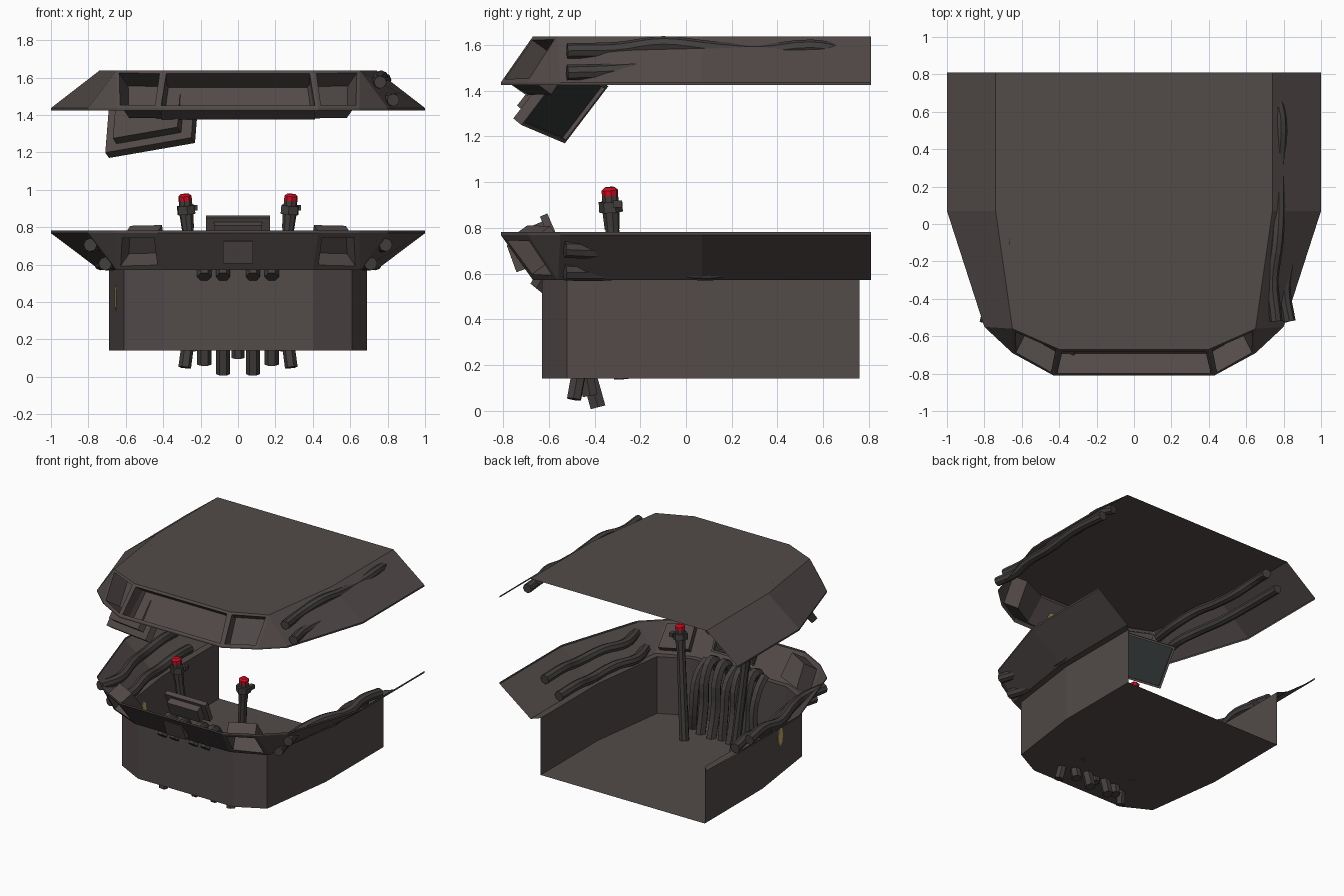
import bpy, bmesh, math
from mathutils import Vector, Matrix

if "Cube" in bpy.data.objects:
    bpy.data.objects.remove(bpy.data.objects["Cube"])


def mat(name, r, g, b):
    m = bpy.data.materials.new(name)
    m.diffuse_color = (r, g, b, 1)
    m.use_nodes = True
    m.node_tree.nodes["Principled BSDF"].inputs["Base Color"].default_value = m.diffuse_color
    return m


BODY = mat("warm grey", .085, .069, .067)
TUBE = mat("dark grey", .057, .049, .048)
RED = mat("red", .6, .004, .016)
YELLOW = mat("yellow", .55, .42, .13)
SCREEN = mat("screen black", .03, .035, .034)


def finish(name, bm, *mats):
    bmesh.ops.remove_doubles(bm, verts=bm.verts, dist=.0005)
    bmesh.ops.recalc_face_normals(bm, faces=bm.faces)
    me = bpy.data.meshes.new(name)
    bm.to_mesh(me)
    bm.free()
    for m in mats:
        me.materials.append(m)
    ob = bpy.data.objects.new(name, me)
    bpy.context.collection.objects.link(ob)
    return ob


def ring(bm, half, z):
    pts = half + [(-x, y) for x, y in reversed(half)]
    return [bm.verts.new((x, y, z)) for x, y in pts]


def loft(bm, a, b):
    return [bm.faces.new((a[i], a[i + 1], b[i + 1], b[i])) for i in range(len(a) - 1)]


def recess(bm, face, inset, depth):
    face.normal_update()
    n = face.normal.copy()
    if n.y > 0:
        n = -n
    bmesh.ops.inset_individual(bm, faces=[face], thickness=inset)
    r = bmesh.ops.extrude_discrete_faces(bm, faces=[face])
    bmesh.ops.translate(bm, verts=r["faces"][0].verts, vec=-n * depth)


# Plan outlines, right half, from back to front
OUTER = [(1, .81), (1, .07), (.80, -.55), (.65, -.69), (.43, -.81)]
INNER = [(.74, .81), (.74, .07), (.65, -.56), (.65, -.56), (.40, -.67)]
TUB = [(.69, .76), (.69, .07), (.61, -.52), (.61, -.52), (.40, -.63)]

# Roof with three recessed windows
bm = bmesh.new()
lip, low, top = ring(bm, OUTER, 1.425), ring(bm, OUTER, 1.437), ring(bm, INNER, 1.638)
loft(bm, lip, low)
slope = loft(bm, low, top)
bm.faces.new([v for i, v in enumerate(top) if i not in (3, 6)])
for i in (3, 4, 5):
    recess(bm, slope[i], .026, .13)
finish("roof", bm, BODY)

# Tub with flared rim and two recessed corner windows
bm = bmesh.new()
lip, up = ring(bm, OUTER, .782), ring(bm, OUTER, .768)
neck, wall, floor = ring(bm, INNER, .572), ring(bm, TUB, .572), ring(bm, TUB, .14)
loft(bm, lip, up)
slope = loft(bm, up, neck)
loft(bm, neck, wall)
loft(bm, wall, floor)
bm.faces.new([v for i, v in enumerate(floor) if i not in (3, 6)])
for i in (3, 5):
    recess(bm, slope[i], .04, .12)
finish("tub", bm, BODY)


def plate(name, loc, e, u, w, h, t, material, sides=8):
    """Thin polygonal plate in the plane of e and u."""
    e, u = Vector(e).normalized(), Vector(u).normalized()
    basis = Matrix((e, u, e.cross(u))).transposed().to_4x4()
    bm = bmesh.new()
    bmesh.ops.create_cone(bm, cap_ends=True, segments=sides, radius1=.5, radius2=.5, depth=1,
                          matrix=Matrix.Translation(loc) @ basis @ Matrix.Diagonal((w, h, t, 1)))
    finish(name, bm, material)


# Yellow paint patches on the centre window panel and the left wall
plate("window_patch_large", (.125, -.622, 1.470), (1, 0, 0), (0, .55, .83), .065, .085, .008, YELLOW)
plate("window_patch_small", (.24, -.635, 1.45), (1, 0, 0), (0, .55, .83), .05, .075, .008, YELLOW)
plate("wall_patch", (-.653, -.20, .425), (.08, -.59, 0), (0, 0, 1), .07, .14, .006, YELLOW)


def box(bm, centre, basis, size):
    r = bmesh.ops.create_cube(bm, size=1, matrix=Matrix.Translation(centre) @ basis
                              @ Matrix.Diagonal((*size, 1)))
    return r["verts"]


def monitor(name, corner, e, u, depth, back):
    """Framed screen with a smaller housing behind it."""
    e, u = Vector(e), Vector(u)
    w, h = e.length, u.length
    n = u.cross(e).normalized()
    basis = Matrix((e.normalized(), u.normalized(), n)).transposed().to_4x4()
    mid = Vector(corner) + e / 2 + u / 2
    bm = bmesh.new()
    box(bm, mid - n * depth / 2, basis, (w, h, depth))
    bm.normal_update()
    face = max(bm.faces, key=lambda f: f.calc_center_median().dot(n))
    bmesh.ops.inset_individual(bm, faces=[face], thickness=.022)
    r = bmesh.ops.extrude_discrete_faces(bm, faces=[face])
    inner = r["faces"][0]
    bmesh.ops.translate(bm, verts=inner.verts, vec=-n * .018)
    inner.material_index = 1
    box(bm, mid - n * (depth + back / 2), basis, (w * .75, h * .7, back))
    finish(name, bm, BODY, SCREEN)


monitor("hanging_monitor", (-.69, -.53, 1.17), (.46, -.19, .08), (.02, .19, .25), .05, .05)
monitor("desk_monitor", (-.17, -.545, .72), (.34, 0, 0), (0, -.062, .143), .035, .05)

# Centre panel on the front of the rim
bm = bmesh.new()
box(bm, (0, -.735, .675), Matrix.Rotation(math.radians(20), 4, 'X'), (.16, .06, .125))
finish("front_panel", bm, BODY)


def tube(name, pts, radius, sides_res=2):
    cu = bpy.data.curves.new(name, 'CURVE')
    cu.dimensions = '3D'
    cu.bevel_depth, cu.bevel_resolution = radius, sides_res
    cu.use_fill_caps = True
    cu.resolution_u = 4
    sp = cu.splines.new('BEZIER')
    sp.bezier_points.add(len(pts) - 1)
    for b, p in zip(sp.bezier_points, pts):
        b.co = p
        b.handle_left_type = b.handle_right_type = 'AUTO'
    sp.use_smooth = False
    cu.materials.append(TUBE)
    ob = bpy.data.objects.new(name, cu)
    bpy.context.collection.objects.link(ob)
    bpy.ops.object.select_all(action='DESELECT')
    ob.select_set(True)
    bpy.context.view_layer.objects.active = ob
    bpy.ops.object.convert(target='MESH')


# Wavy side tubes: lower pair on both rims, upper pair under both roof sides
RIM = [[(.79, -.53, .705), (.755, -.35, .70), (.80, -.13, .72), (.85, .1, .70), (.845, .28, .725), (.86, .47, .71)],
       [(.71, -.53, .605), (.665, -.35, .605), (.70, -.13, .625), (.735, .1, .605), (.725, .28, .63), (.74, .47, .615)]]
ROOF = [[(.76, -.52, 1.575), (.74, -.3, 1.58), (.765, -.1, 1.605), (.775, .1, 1.585), (.775, .32, 1.57),
         (.785, .55, 1.59), (.76, .68, 1.57)],
        [(.83, -.52, 1.48), (.805, -.35, 1.485), (.83, -.18, 1.495), (.85, .1, 1.48), (.87, .4, 1.49), (.86, .68, 1.48)]]
for s, side in ((1, "right"), (-1, "left")):
    for i, p in enumerate(RIM):
        tube(f"rim_tube_{side}_{i}", [(s * x, y, z) for x, y, z in p], .036)
    for i, p in enumerate(ROOF):
        d = 0 if s > 0 else .1
        tube(f"roof_tube_{side}_{i}", [(s * (x - d), y, z) for x, y, z in p], .034)
    # Dashboard tubes that run through the rim and down through the floor
    for x, y, z in ((.18, -.42, .065), (.08, -.385, .015)):
        tube(f"dash_tube_{side}_{x}", [(s * x, -.655, .535), (s * x, -.57, .64), (s * x, -.49, .56),
                                       (s * x, -.47, .34), (s * x, y, z)], .038, 1)
    tube(f"outer_dash_tube_{side}", [(s * .24, -.60, .62), (s * .25, -.50, .54), (s * .25, -.45, .34),
                                     (s * .285, -.49, .05)], .034, 1)
tube("middle_dash_tube", [(0, -.6, .62), (0, -.5, .55), (0, -.46, .34), (0, -.43, .1)], .034, 1)


def rod(bm, a, b, r1, r2, sides, index=0):
    a, b = Vector(a), Vector(b)
    m = Matrix.Translation((a + b) / 2) @ (b - a).to_track_quat('Z', 'Y').to_matrix().to_4x4()
    r = bmesh.ops.create_cone(bm, cap_ends=True, segments=sides, radius1=r1, radius2=r2,
                              depth=(b - a).length, matrix=m)
    for f in {f for v in r["verts"] for f in v.link_faces}:
        f.material_index = index


# Control levers with red buttons
for s, side in ((1, "right"), (-1, "left")):
    foot, tip = Vector((s * .21, -.28, .14)), Vector((s * .285, -.335, .978))
    bm = bmesh.new()
    for t0, t1, r1, r2, n, c in ((0, .9, .036, .03, 8, 0), (.78, .87, .033, .038, 8, 0),
                                 (.87, .925, .052, .052, 6, 0), (.925, .955, .036, .036, 8, 0),
                                 (.955, .985, .036, .036, 8, 1), (.985, 1, .036, .022, 8, 1)):
        rod(bm, foot.lerp(tip, t0), foot.lerp(tip, t1), r1, r2, n, c)
    box(bm, foot.lerp(tip, .9) + Vector((.045, .03, .01)), Matrix(), (.03, .04, .03))
    finish(f"lever_{side}", bm, TUBE, RED)
